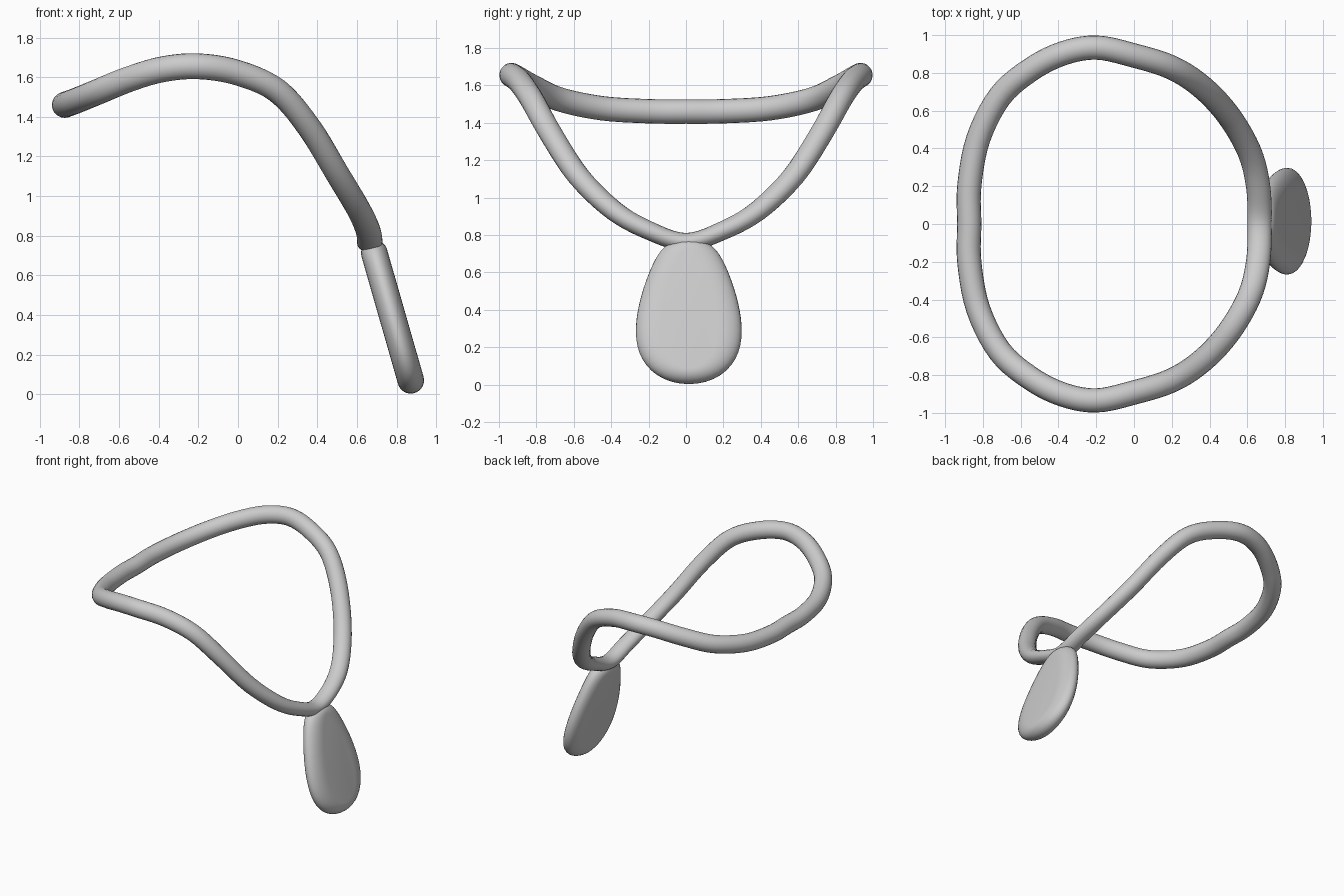
import bpy, bmesh, math
from mathutils import Vector

cube = bpy.data.objects.get("Cube")
if cube:
    bpy.data.objects.remove(cube, do_unlink=True)

grey = bpy.data.materials.new("plain_grey")
grey.use_nodes = True
colour = (0.6, 0.6, 0.6, 1)
grey.diffuse_color = colour
grey.node_tree.nodes["Principled BSDF"].inputs["Base Color"].default_value = colour


def skin(name, rings, closed):
    """Bridge rings of points into a smooth surface; cap the ends if it is open."""
    bm = bmesh.new()
    loops = [[bm.verts.new(p) for p in ring] for ring in rings]
    pairs = list(zip(loops, loops[1:])) + ([(loops[-1], loops[0])] if closed else [])
    for a, b in pairs:
        for i in range(len(a)):
            j = (i + 1) % len(a)
            bm.faces.new((a[i], a[j], b[j], b[i]))
    if not closed:
        bm.faces.new(loops[0])
        bm.faces.new(loops[-1])
    bmesh.ops.recalc_face_normals(bm, faces=bm.faces)
    mesh = bpy.data.meshes.new(name)
    bm.to_mesh(mesh)
    bm.free()
    mesh.materials.append(grey)
    obj = bpy.data.objects.new(name, mesh)
    bpy.context.collection.objects.link(obj)
    bpy.ops.object.select_all(action='DESELECT')
    obj.select_set(True)
    bpy.context.view_layer.objects.active = obj
    bpy.ops.object.shade_smooth_by_angle(angle=math.radians(50))


# Necklace band: half of the centre line plus tube height, mirrored across y
half = [(-.872, 0, 1.46, .065), (-.872, .2, 1.462, .065), (-.825, .45, 1.478, .065),
        (-.71, .675, 1.525, .065), (-.55, .815, 1.59, .065), (-.38, .902, 1.64, .065),
        (-.2, .934, 1.655, .065), (0, .892, 1.622, .064), (.2, .828, 1.53, .062),
        (.36, .725, 1.345, .06), (.5, .575, 1.115, .058), (.61, .385, .93, .054),
        (.657, .2, .825, .05), (.665, 0, .763, .048)]
path = [Vector(p) for p in half]
path += [Vector((p[0], -p[1], p[2], p[3])) for p in half[-2:0:-1]]


def spline(a, b, c, d, t):
    return (b * 2 + (c - a) * t + (a * 2 - b * 5 + c * 4 - d) * t * t
            + (b * 3 - a - c * 3 + d) * t ** 3) / 2


count, steps, sides = len(path), 5, 20
line = [spline(*[path[(i + k) % count] for k in (-1, 0, 1, 2)], s / steps)
        for i in range(count) for s in range(steps)]
rings = []
for i, p in enumerate(line):
    tangent = (line[(i + 1) % len(line)] - line[i - 1]).to_3d().normalized()
    side = Vector((tangent.y, -tangent.x, 0)).normalized()
    up = side.cross(tangent)
    angles = [math.tau * k / sides for k in range(sides)]
    rings.append([p.to_3d() + side * .064 * math.cos(a) + up * p.w * math.sin(a)
                  for a in angles])
skin("necklace_band", rings, True)

# Pendant: slanted egg-shaped plate, thinning to a rounded edge at the sides
top, bottom = Vector((.688, .015, .712)), Vector((.872, .015, .07))
length = (bottom - top).length
down = (bottom - top).normalized()
across = Vector((0, 1, 0))
face = down.cross(across)
rim, side_rim, samples = .067, .13, 56


def egg(t):
    return Vector((length * (1 - math.cos(t)) / 2,
                   .143 * math.sin(t) * (1 - .4 * math.cos(t))))


rings = []
for k in range(15):
    phi = math.pi * (k / 14 - .5)
    ring = []
    for s in range(samples):
        t = math.tau * s / samples
        d = (egg(t + .01) - egg(t - .01)).normalized()
        q = egg(t) + Vector((-d.y * rim, d.x * side_rim)) * math.cos(phi)
        ring.append(top + down * q.x + across * q.y + face * rim * math.sin(phi))
    rings.append(ring)
skin("pendant", rings, False)
